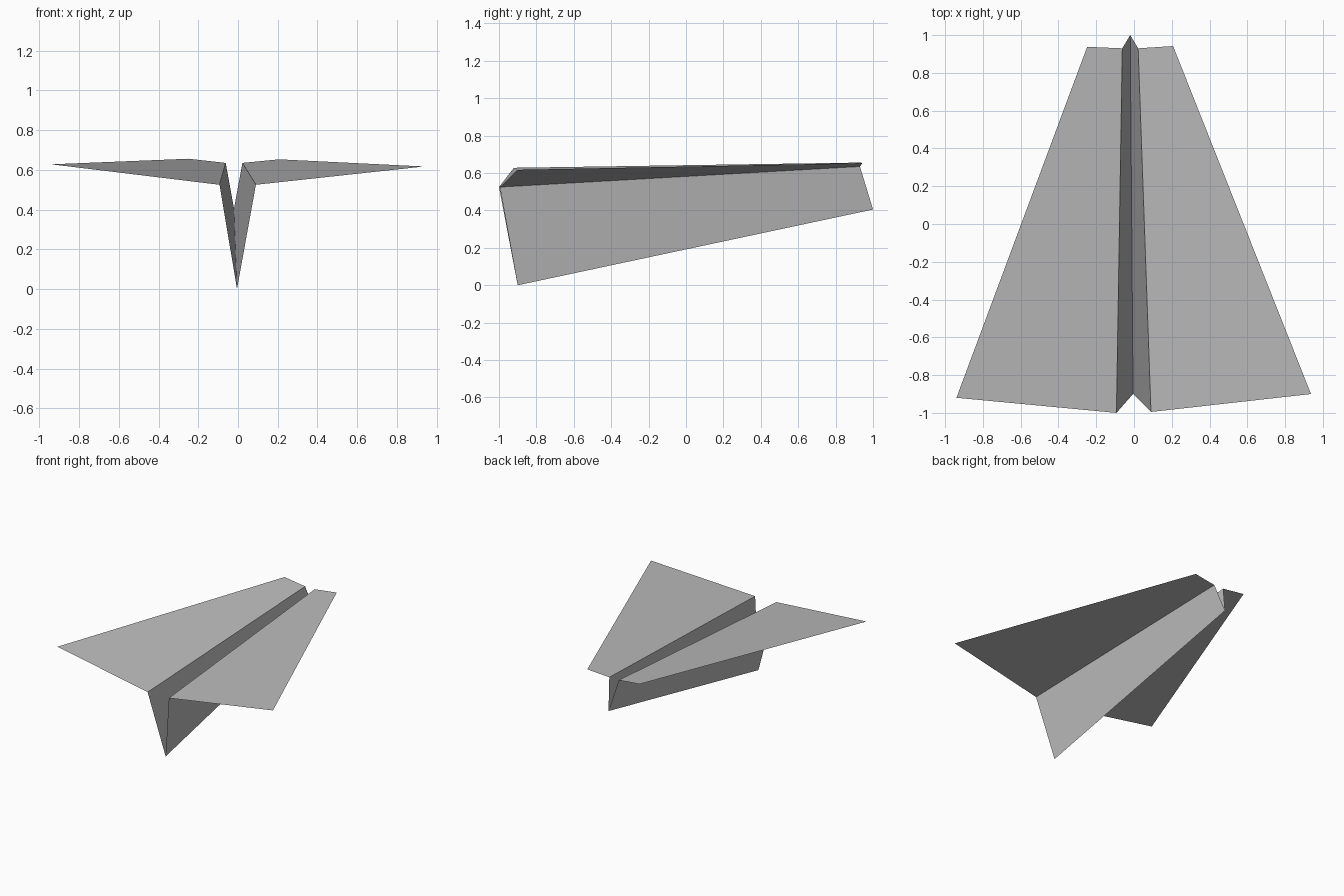
import bpy
import bmesh
from mathutils import Vector

cube = bpy.data.objects.get("Cube")
if cube:
    bpy.data.objects.remove(cube, do_unlink=True)

# Plain grey paper
paper = bpy.data.materials.new("grey_paper")
paper.use_nodes = True
grey = (0.5, 0.5, 0.5, 1)
paper.diffuse_color = grey
paper.node_tree.nodes["Principled BSDF"].inputs["Base Color"].default_value = grey

STEPS = 8


def panel(name, a, b):
    """Ruled sheet of paper between two straight edges, each (front, back)."""
    a0, a1, b0, b1 = map(Vector, (*a, *b))
    bm = bmesh.new()
    rows = []
    for i in range(STEPS + 1):
        p, q = a0.lerp(a1, i / STEPS), b0.lerp(b1, i / STEPS)
        rows.append([bm.verts.new(p.lerp(q, j / STEPS)) for j in range(STEPS + 1)])
    for r, s in zip(rows, rows[1:]):
        for j in range(STEPS):
            bm.faces.new((r[j], r[j + 1], s[j + 1], s[j]))
    # Upper side of the sheet faces up
    bm.normal_update()
    if sum(f.normal.z for f in bm.faces) < 0:
        bmesh.ops.reverse_faces(bm, faces=bm.faces[:])
    for f in bm.faces:
        f.smooth = True
    mesh = bpy.data.meshes.new(name)
    bm.to_mesh(mesh)
    bm.free()
    mesh.materials.append(paper)
    obj = bpy.data.objects.new(name, mesh)
    bpy.context.collection.objects.link(obj)
    return obj


# Crease lines and outer edges, each from front to back
keel = ((-0.005, -0.9, 0), (-0.02, 1, 0.405))
left_fold = ((0.09, -0.995, 0.525), (0.022, 0.93, 0.635))
right_fold = ((-0.093, -1, 0.525), (-0.062, 0.93, 0.635))
left_edge = ((0.937, -0.9, 0.617), (0.207, 0.942, 0.653))
right_edge = ((-0.94, -0.92, 0.628), (-0.248, 0.938, 0.656))

# Body sides and wings
for side, fold, edge in (("left", left_fold, left_edge), ("right", right_fold, right_edge)):
    panel(side + "_body_side", keel, fold)
    panel(side + "_wing", fold, edge)
